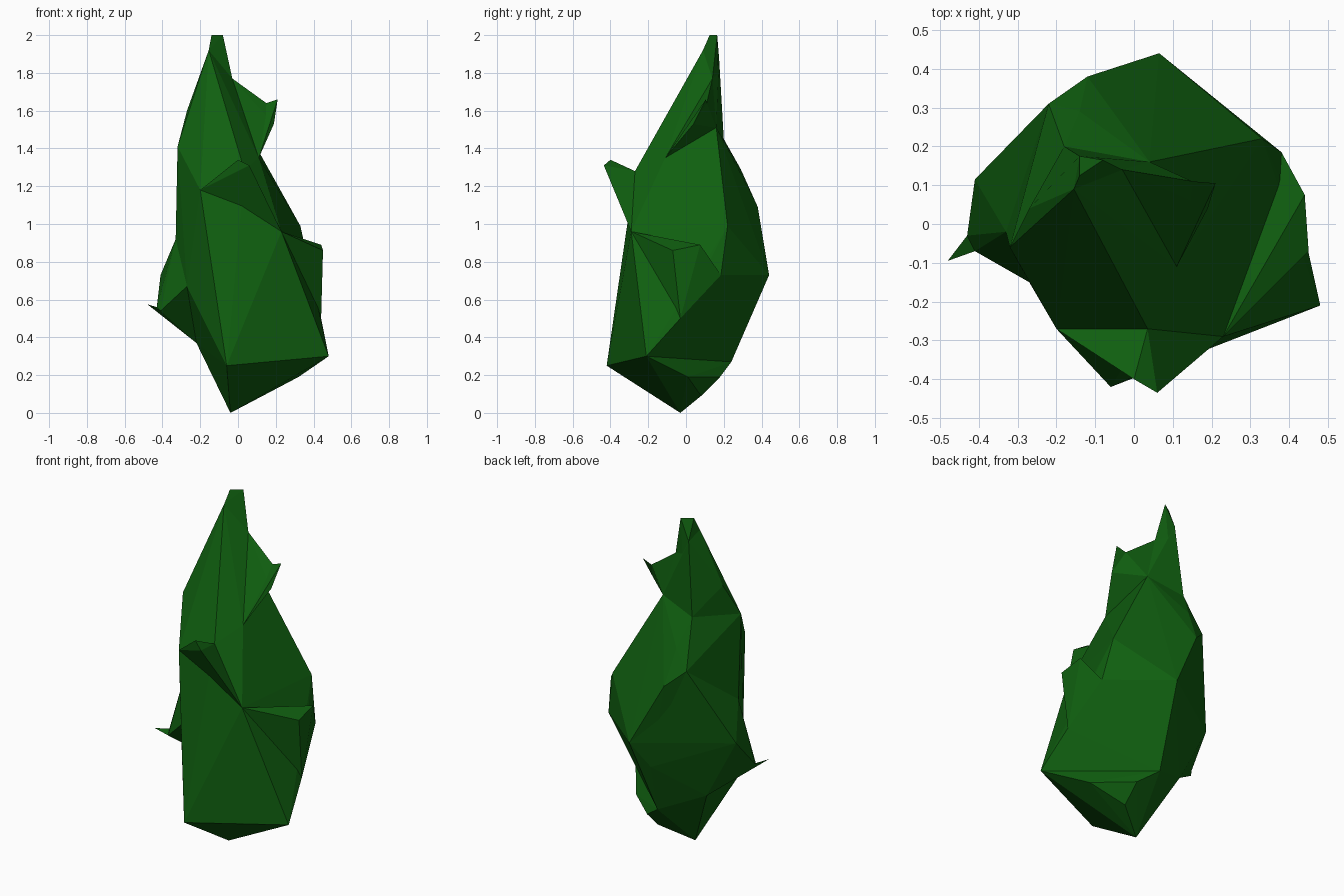
import bpy
import bmesh

cube = bpy.data.objects.get("Cube")
if cube:
    bpy.data.objects.remove(cube, do_unlink=True)

# One leaf green for the whole crown
green = bpy.data.materials.new("leaf_green")
green.use_nodes = True
colour = (0.005, 0.115, 0.005, 1)
green.diffuse_color = colour
green.node_tree.nodes["Principled BSDF"].inputs["Base Color"].default_value = colour

# Rim of the underside, shared with the body, and the corners below it
rim = dict(
    root=(-.04, -.03, 0), front_low=(-.06, -.42, .25), side_low=(.48, -.21, .3),
    back_low=(.02, .24, .27), left_low=(-.22, .12, .37),
)
underside = dict(
    under=(.13, .08, .09), under_side=(.32, .01, .19), under_back=(.13, .18, .19),
)

# Corners around the widest belt
belt = dict(
    dent=(-.27, -.15, .67), back_mid=(-.01, .345, .57), waist=(-.33, -.02, .92),
    back_belt=(.065, .44, .73), bump_back=(.38, .185, .73), bump_low=(.44, -.03, .5),
    chest=(.23, -.29, .96), shoulder=(.33, .22, .99),
)

# Upper back and the collar where the peak begins
upper_back = dict(
    back_a=(-.12, .38, 1.09), back_b=(-.22, .31, 1.18), back_c=(-.14, .29, 1.29),
)
collar = dict(
    brow=(-.2, -.27, 1.18), beak_base=(.035, -.27, 1.28), neck=(.11, -.11, 1.35),
    nape=(.04, .16, 1.51), back_d=(-.18, .2, 1.45), slope_low=(-.32, -.06, 1.41),
)

# Peak corners
peak = dict(
    slope_high=(-.27, .04, 1.6), peak_front=(-.155, .09, 1.92),
    peak_side=(-.03, .14, 1.77), peak_low=(-.11, .175, 1.62),
    peak_back=(-.14, .175, 1.88),
)

# Corners of the small growths
spike = dict(spike_front=(-.41, -.07, .54), spike_back=(-.43, -.03, .56))
twig = dict(twig_top=(.15, .11, 1.64), twig_low=(.19, .04, 1.53))
shared = {**rim, **underside, **belt, **upper_back, **collar, **peak, **spike, **twig}


def solid(name, joints, *own):
    """Faceted closed part spanning shared corners and its own corners."""
    bm = bmesh.new()
    for place in [shared[joint] for joint in joints] + list(own):
        bm.verts.new(place)
    result = bmesh.ops.convex_hull(bm, input=bm.verts)
    inside = [v for v in result["geom_interior"] if isinstance(v, bmesh.types.BMVert)]
    bmesh.ops.delete(bm, geom=inside, context="VERTS")
    bmesh.ops.recalc_face_normals(bm, faces=bm.faces)
    mesh = bpy.data.meshes.new(name)
    bm.to_mesh(mesh)
    bm.free()
    mesh.materials.append(green)
    bpy.context.collection.objects.link(bpy.data.objects.new(name, mesh))


# Bowl below, main mass, and the peak rising from the collar
solid("crown_bowl", [*rim, *underside])
solid("crown_body", [*rim, *belt, *upper_back, *collar])
solid("crown_peak", [*collar, *peak])
solid("peak_tip", ["peak_front", "peak_side", "peak_low", "peak_back"],
      (-.14, .125, 2), (-.08, .165, 2))

# Bulges on the left and right sides
solid("left_bulge", ["chest", "bump_back", "bump_low"], (.44, .075, .89), (.45, -.07, .86))
solid("right_bulge", ["left_low", "dent", "waist", "back_mid", "back_belt", "back_b", *spike],
      (-.41, .115, .73))

# Pointed growths: right spike, front beak, left twig
solid("right_spike", ["left_low", *spike], (-.48, -.095, .575))
solid("front_beak", ["brow", "chest", "beak_base"], (0, -.4, 1.34), (.06, -.435, 1.31))
solid("left_twig", ["neck", "nape", "peak_side", *twig])
solid("left_twig_tip", ["neck", *twig], (.21, .105, 1.66))
